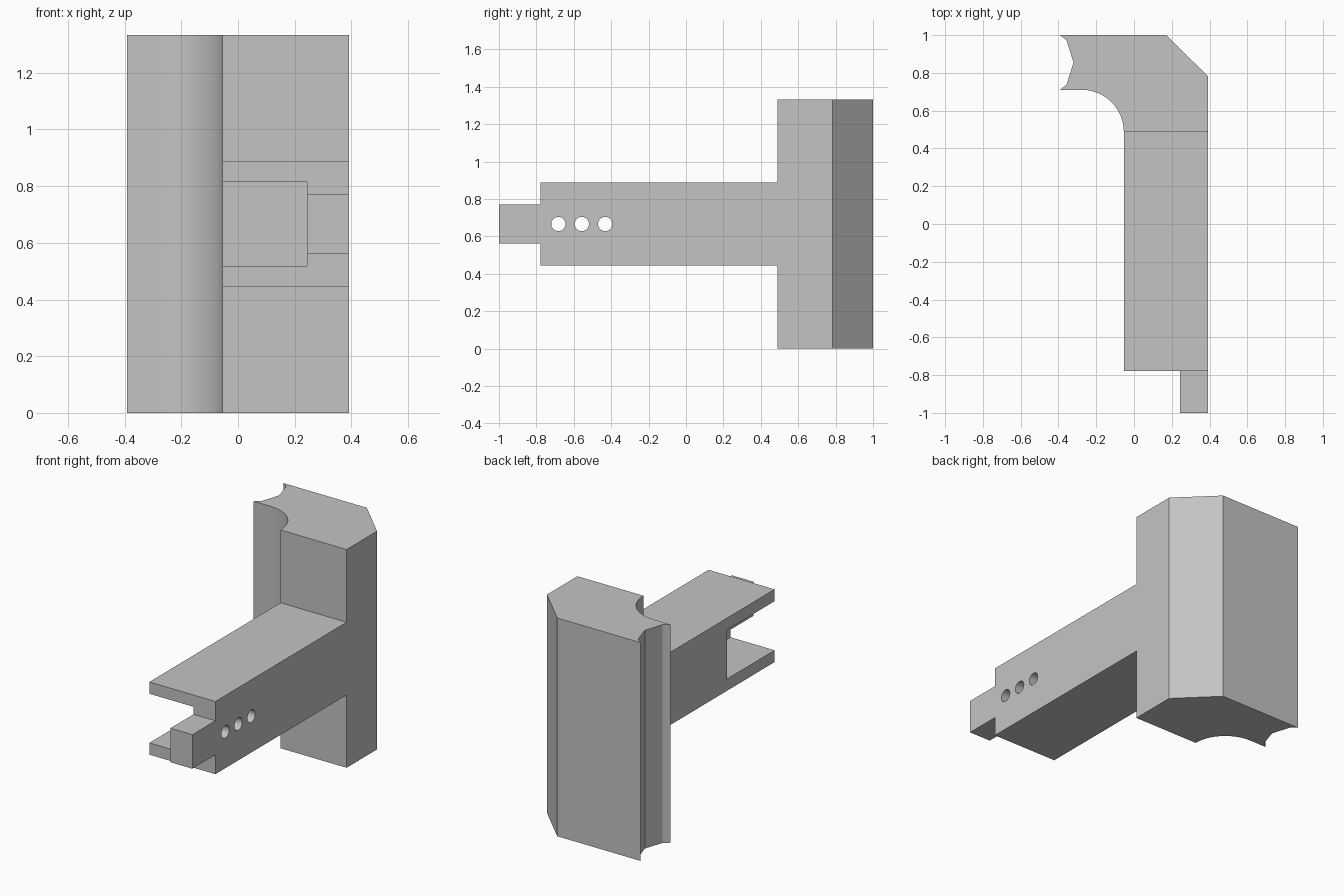
import bpy, bmesh, math
from mathutils import Vector

cube = bpy.data.objects.get("Cube")
if cube:
    bpy.data.objects.remove(cube, do_unlink=True)

grey = bpy.data.materials.new("plain grey")
grey.use_nodes = True
colour = (0.55, 0.55, 0.55, 1)
grey.diffuse_color = colour
grey.node_tree.nodes["Principled BSDF"].inputs["Base Color"].default_value = colour


def prism(name, points, offset):
    """Closed solid made by sweeping a flat outline along an offset."""
    bm = bmesh.new()
    face = bm.faces.new([bm.verts.new(p) for p in points])
    swept = bmesh.ops.extrude_face_region(bm, geom=[face], use_keep_orig=True)
    moved = [g for g in swept["geom"] if isinstance(g, bmesh.types.BMVert)]
    bmesh.ops.translate(bm, verts=moved, vec=Vector(offset))
    bmesh.ops.recalc_face_normals(bm, faces=bm.faces)
    mesh = bpy.data.meshes.new(name)
    bm.to_mesh(mesh)
    bm.free()
    mesh.materials.append(grey)
    obj = bpy.data.objects.new(name, mesh)
    bpy.context.collection.objects.link(obj)
    return obj


def activate(obj):
    bpy.ops.object.select_all(action='DESELECT')
    obj.select_set(True)
    bpy.context.view_layer.objects.active = obj


def cut(target, cutter):
    cutter.hide_render = True
    mod = target.modifiers.new("cut", 'BOOLEAN')
    mod.operation = 'DIFFERENCE'
    mod.solver = 'EXACT'
    mod.object = cutter
    activate(target)
    bpy.ops.object.modifier_apply(modifier=mod.name)
    bpy.data.objects.remove(cutter, do_unlink=True)


RIGHT, INNER, HEIGHT = 0.392, -0.054, 1.333
MID = HEIGHT / 2

# Upright post: chamfered back corner, concave fillet, notched edge
RADIUS, FRONT = 0.222, 0.488
fillet = [(INNER - RADIUS + RADIUS * math.cos(a), FRONT + RADIUS * math.sin(a))
          for a in (math.pi / 2 * i / 24 for i in range(25))]
notch = [(-RIGHT, 0.71), (-0.357, 0.738), (-0.32, 0.855), (-0.357, 0.972), (-RIGHT, 1)]
outline = [(0.17, 1), (RIGHT, 0.782), (RIGHT, FRONT)] + fillet + notch
post = prism("upright_post", [(x, y, 0) for x, y in outline], (0, 0, HEIGHT))

# Arm with a narrower tongue at its tip
ARM, TONGUE, SHOULDER = 0.222, 0.104, -0.778
upper = [(FRONT, ARM), (SHOULDER, ARM), (SHOULDER, TONGUE), (-1, TONGUE)]
side = upper + [(y, -h) for y, h in reversed(upper)]
arm = prism("arm", [(INNER, y, MID + h) for y, h in side], (RIGHT - INNER, 0, 0))

# Slot open at the tip and the left-hand face, leaving a side wall
SLOT = 0.15
slot = prism("slot_cutter",
             [(-0.3, y, MID + h) for y, h in
              ((-1.2, -SLOT), (-0.32, -SLOT), (-0.32, SLOT), (-1.2, SLOT))],
             (0.3 + 0.244, 0, 0))
cut(arm, slot)

# Row of three pin holes through the side wall
for y in (-0.682, -0.557, -0.432):
    ring = [(0.15, y + 0.038 * math.cos(a), MID + 0.038 * math.sin(a))
            for a in (math.tau * i / 32 for i in range(32))]
    cut(arm, prism("hole_cutter", ring, (0.4, 0, 0)))

for obj in (post, arm):
    activate(obj)
    bpy.ops.object.shade_smooth_by_angle(angle=math.radians(30))
